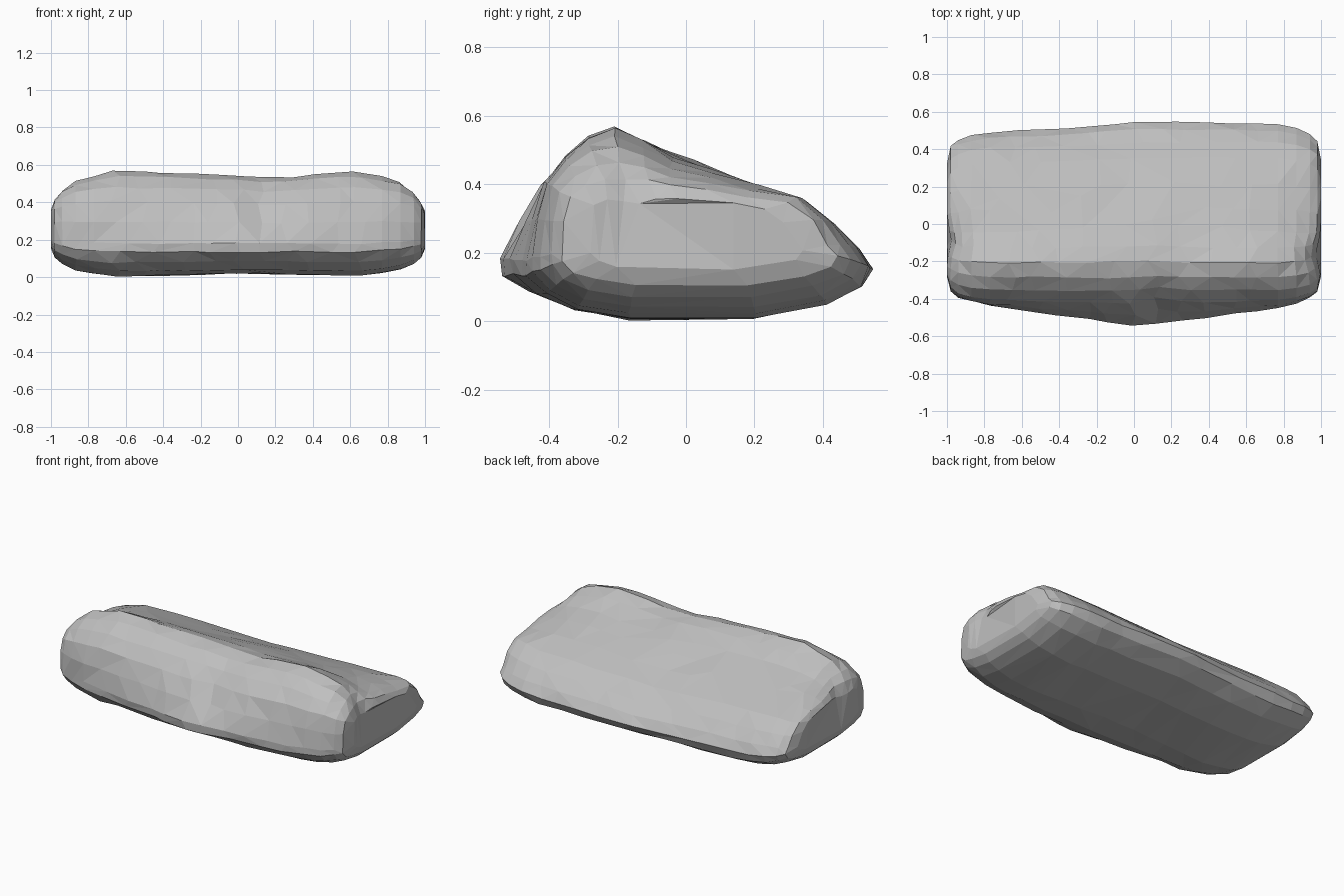
import bpy, bmesh, math, random
from mathutils import Vector

random.seed(4)
cube = bpy.data.objects.get("Cube")
if cube:
    bpy.data.objects.remove(cube)

# Cross-sections (y, z), running from the front rim over the ridge and back underneath
MIDDLE = [(-.55, .18), (-.495, .29), (-.43, .39), (-.36, .465), (-.29, .52), (-.2, .545),
          (-.12, .525), (-.01, .48), (.1, .435), (.22, .385), (.35, .33), (.43, .265),
          (.505, .205), (.543, .155), (.515, .105), (.42, .055), (.2, .02), (-.15, .02),
          (-.34, .04), (-.46, .085), (-.54, .135)]
END = [(-.425, .18), (-.42, .3), (-.4, .41), (-.35, .485), (-.28, .545), (-.21, .572),
       (-.13, .53), (-.05, .48), (.07, .443), (.2, .405), (.34, .355), (.42, .285),
       (.475, .22), (.505, .155), (.48, .1), (.39, .045), (.2, 0), (-.17, 0),
       (-.31, .03), (-.385, .075), (-.425, .135)]

# Rounding of the ends: distance from the middle, width scale, height scale
ROUNDING = [(.77, 1, .92), (.87, .97, .83), (.94, .925, .69), (.98, .85, .55), (1, .66, .34)]
WAIST = .23


def bump(value, centre, width):
    return math.exp(-((value - centre) / width) ** 2)


def surface_point(x, index, wide, high):
    """One point of the body, with the dents pressed in."""
    t = min(abs(x - .04) / .9, 1)
    y, z = Vector(MIDDLE[index]).lerp(Vector(END[index]), t)
    if y > 0:
        y *= 1 + .035 * math.sin(x * 2)
    # The ends lose most height at the ridge, little on the low back
    rise = z - WAIST
    strength = min(rise / .34, 1) if rise > 0 else 1
    y, z = y * wide, WAIST + rise * (1 - (1 - high) * strength)
    # Crease across the front, a dip in the ridge and a raised back corner
    if y < 0:
        y += .04 * bump(x, .13, .1) * bump(z, .36, .13)
    if z > .25:
        z -= .022 * bump(x, .22, .13) * bump(y, -.22, .15)
        z += .02 * bump(x, .92, .1) * bump(y, .33, .1)
    # Hollows behind the ridge at both ends
    x -= .035 * bump(y, -.16, .08) * bump(z, .42, .13) * bump(x, .97, .15)
    x += .03 * bump(y, -.09, .07) * bump(z, .42, .15) * bump(x, -.97, .12)
    return Vector((x, y, z))


# Stations along the length
stations = [(-x, w, h) for x, w, h in reversed(ROUNDING)]
stations += [(-.65 + i * .13, 1, 1) for i in range(11)]
stations += ROUNDING

bm = bmesh.new()
rings = []
for x, wide, high in stations:
    ring = []
    for i in range(len(MIDDLE)):
        shift = random.uniform(-.035, .035) if abs(x) < .7 else 0
        p = surface_point(x + shift, i, wide, high)
        p.y += random.uniform(-.004, .004)
        p.z = max(p.z + random.uniform(-.004, .004), 0)
        ring.append(bm.verts.new(p))
    rings.append(ring)

count = len(MIDDLE)
for a, b in zip(rings, rings[1:]):
    for i in range(count):
        j = (i + 1) % count
        bm.faces.new((a[i], b[i], b[j], a[j]))
bm.faces.new(rings[0])
bm.faces.new(reversed(rings[-1]))
bmesh.ops.triangulate(bm, faces=bm.faces[:], quad_method='SHORT_EDGE')
bmesh.ops.recalc_face_normals(bm, faces=bm.faces[:])

mesh = bpy.data.meshes.new("stone_slab")
bm.to_mesh(mesh)
bm.free()
slab = bpy.data.objects.new("stone_slab", mesh)
bpy.context.collection.objects.link(slab)

# Irregular facets
facets = slab.modifiers.new("facets", 'DECIMATE')
facets.ratio = .85

# Grey stone
stone = bpy.data.materials.new("grey_stone")
stone.use_nodes = True
colour = (.52, .52, .52, 1)
stone.diffuse_color = colour
stone.node_tree.nodes["Principled BSDF"].inputs["Base Color"].default_value = colour
mesh.materials.append(stone)
